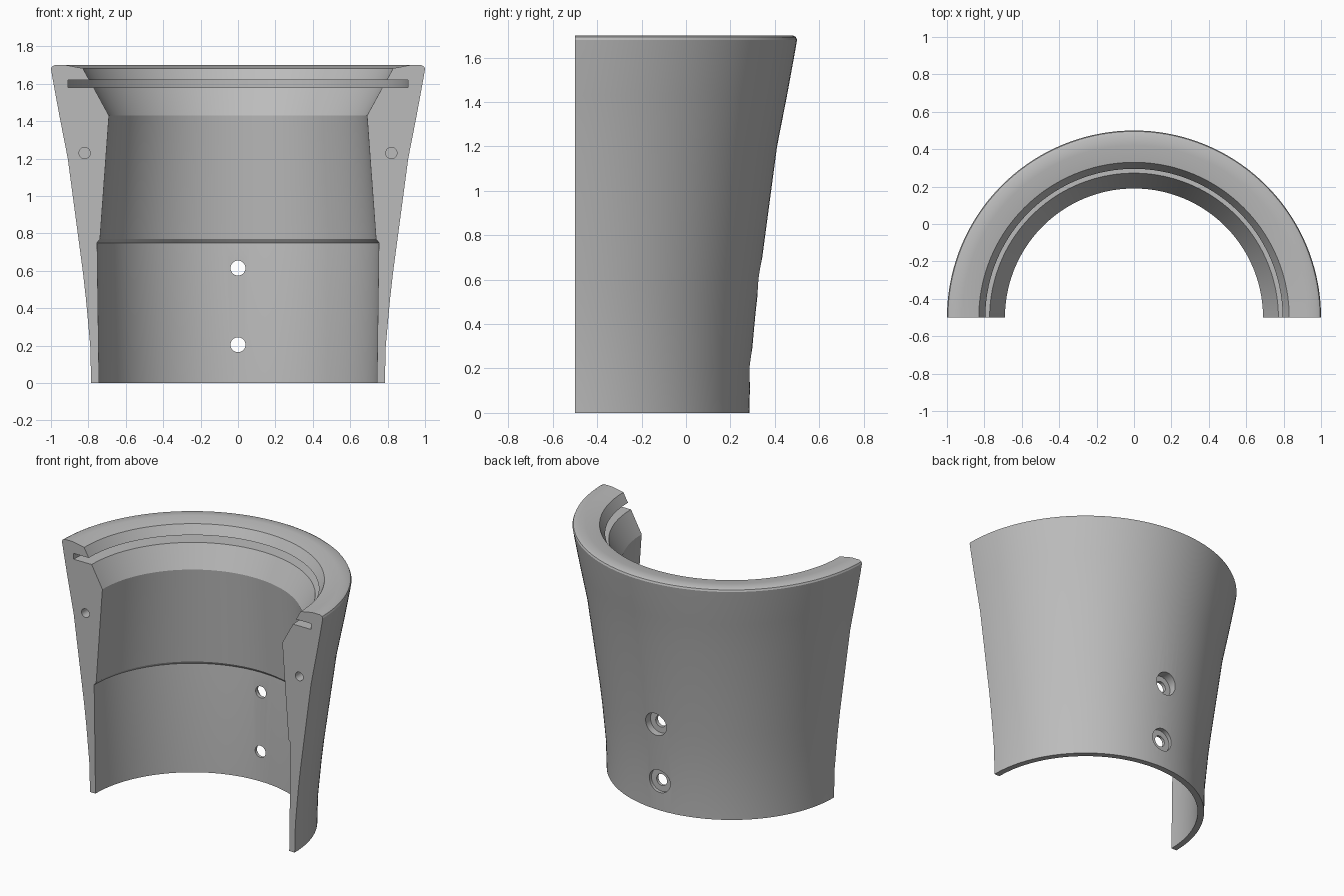
import bpy, bmesh, math
from mathutils import Matrix, Vector

cube = bpy.data.objects.get("Cube")
if cube:
    bpy.data.objects.remove(cube, do_unlink=True)

AXIS_Y = -0.5

grey = bpy.data.materials.new("plain grey")
grey.use_nodes = True
colour = (0.5, 0.5, 0.5, 1)
grey.diffuse_color = colour
grey.node_tree.nodes["Principled BSDF"].inputs["Base Color"].default_value = colour


def add_object(name, bm):
    bmesh.ops.recalc_face_normals(bm, faces=bm.faces)
    mesh = bpy.data.meshes.new(name)
    bm.to_mesh(mesh)
    bm.free()
    mesh.materials.append(grey)
    obj = bpy.data.objects.new(name, mesh)
    bpy.context.collection.objects.link(obj)
    return obj


# Wall cross-section (radius, height): outside, rounded rim, slot, funnel, step, bore
outside = [(0.785, 0), (0.79, 0.2), (0.813, 0.45), (0.83, 0.6), (0.91, 1.2),
           (0.955, 1.43), (0.988, 1.61), (1.0, 1.68), (0.995, 1.692), (0.98, 1.7)]
rim = [(0.92, 1.7), (0.83, 1.683), (0.795, 1.62)]
slot = [(0.91, 1.62), (0.91, 1.58), (0.772, 1.58)]
bore = [(0.69, 1.43), (0.738, 0.77), (0.754, 0.75), (0.753, 0.74), (0.743, 0)]

# Half-round sleeve, swept half a turn and closed at both cut ends
bm = bmesh.new()
ring = [bm.verts.new((r, AXIS_Y, z)) for r, z in outside + rim + slot + bore]
start = bm.faces.new(ring)
end = bmesh.ops.duplicate(bm, geom=[start])["geom"]
bmesh.ops.spin(bm, geom=[g for g in end if not isinstance(g, bmesh.types.BMVert)],
               cent=(0, AXIS_Y, 0), axis=(0, 0, 1), angle=math.pi, steps=72)
bmesh.ops.remove_doubles(bm, verts=bm.verts, dist=1e-5)
# Drop doubled caps, keeping one at each end
caps = [f for f in bm.faces if len(f.verts) > 4]
bmesh.ops.delete(bm, geom=caps, context='FACES_ONLY')
for side in (1, -1):
    edges = [e for e in bm.edges if e.is_boundary and e.verts[0].co.x * side > 0]
    bmesh.ops.contextual_create(bm, geom=edges)
sleeve = add_object("half_sleeve", bm)


def drill(name, x, z, radius, y0, y1):
    """Cut a round hole along y."""
    bm = bmesh.new()
    place = Matrix.Translation(Vector((x, (y0 + y1) / 2, z))) @ Matrix.Rotation(math.pi / 2, 4, 'X')
    bmesh.ops.create_cone(bm, cap_ends=True, segments=32, radius1=radius,
                          radius2=radius, depth=y1 - y0, matrix=place)
    cutter = add_object(name, bm)
    mod = sleeve.modifiers.new(name, 'BOOLEAN')
    mod.operation = 'DIFFERENCE'
    mod.solver = 'EXACT'
    mod.object = cutter
    bpy.context.view_layer.objects.active = sleeve
    bpy.ops.object.modifier_apply(modifier=name)
    bpy.data.objects.remove(cutter, do_unlink=True)


# Screw holes with counterbores in the back
for z, floor in ((0.615, 0.275), (0.205, 0.265)):
    drill("screw_hole", 0, z, 0.04, 0.1, 0.6)
    drill("counterbore", 0, z, 0.08, floor, 0.6)

# Blind dowel holes in the cut faces
for x in (-0.82, 0.82):
    drill("dowel_hole", x, 1.23, 0.03, -0.6, -0.4)

bpy.ops.object.select_all(action='DESELECT')
sleeve.select_set(True)
bpy.context.view_layer.objects.active = sleeve
bpy.ops.object.shade_smooth_by_angle(angle=math.radians(30))
